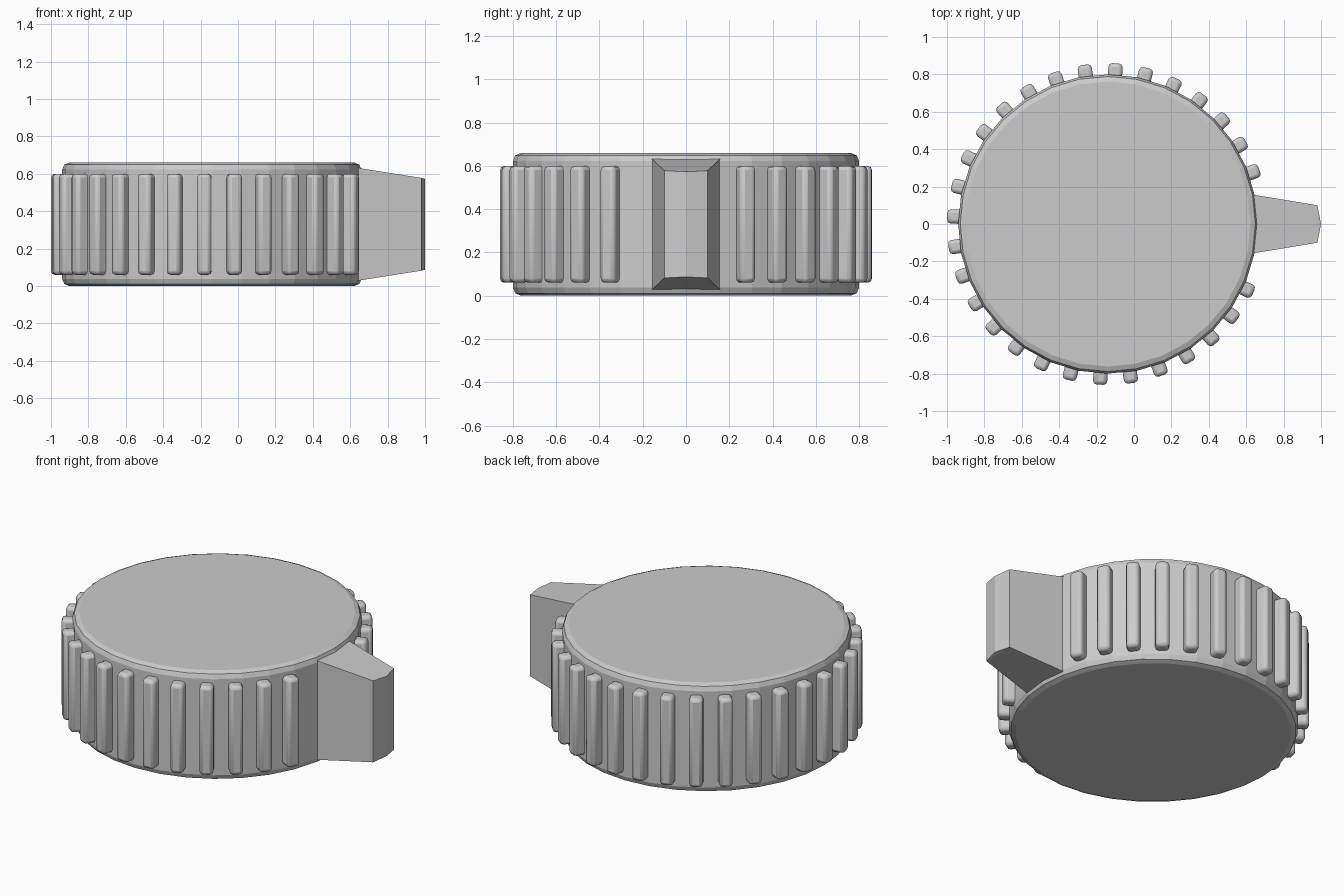
import bpy, bmesh
from math import radians
from mathutils import Matrix, Vector

if "Cube" in bpy.data.objects:
    bpy.data.objects.remove(bpy.data.objects["Cube"])

CENTRE = Vector((-0.14, 0, 0.33))
RADIUS, HEIGHT = 0.8, 0.66

grey = bpy.data.materials.new("light_grey")
grey.use_nodes = True
colour = (0.6, 0.6, 0.6, 1)
grey.diffuse_color = colour
grey.node_tree.nodes["Principled BSDF"].inputs["Base Color"].default_value = colour


def make_object(name, bm):
    """Turn a bmesh into a grey object."""
    bmesh.ops.recalc_face_normals(bm, faces=bm.faces)
    mesh = bpy.data.meshes.new(name)
    bm.to_mesh(mesh)
    bm.free()
    mesh.materials.append(grey)
    obj = bpy.data.objects.new(name, mesh)
    bpy.context.collection.objects.link(obj)
    return obj


def add_bevel(obj, width):
    bevel = obj.modifiers.new("rounded_edges", 'BEVEL')
    bevel.width = width
    bevel.segments = 2
    bevel.limit_method = 'ANGLE'
    bevel.angle_limit = radians(40)


# Round knob body with softened rims
bm = bmesh.new()
bmesh.ops.create_cone(bm, cap_ends=True, segments=32, radius1=RADIUS,
                      radius2=RADIUS, depth=HEIGHT,
                      matrix=Matrix.Translation(CENTRE))
add_bevel(make_object("knob_body", bm), 0.038)

# Grip ribs around the side, leaving a gap for the pointer
bm = bmesh.new()
rib_size = Matrix.Diagonal((0.12, 0.076, 0.54, 1))
for i in range(29):
    turn = Matrix.Rotation(radians(19.7 + 11.25 * i), 4, 'Z')
    bmesh.ops.create_cube(bm, size=1, matrix=Matrix.Translation(CENTRE) @ turn
                          @ Matrix.Translation((0.8, 0, 0)) @ rib_size)
ribs = make_object("grip_ribs", bm)
add_bevel(ribs, 0.02)

# Tapered pointer with a slightly peaked end
bm = bmesh.new()
sections = [(0.6, 0.163, 0.308), (0.98, 0.1, 0.248)]
rings = []
for x, half_width, half_height in sections:
    corners = [(-1, -1), (1, -1), (1, 1), (-1, 1)]
    rings.append([bm.verts.new((x, sy * half_width, CENTRE.z + sz * half_height))
                  for sy, sz in corners])
base, end = rings
low, high = [bm.verts.new((1, 0, CENTRE.z + s * 0.243)) for s in (-1, 1)]
bm.faces.new(base)
for i in range(4):
    j = (i + 1) % 4
    bm.faces.new((base[i], base[j], end[j], end[i]))
bm.faces.new((end[0], low, high, end[3]))
bm.faces.new((end[1], low, high, end[2]))
bm.faces.new((end[0], end[1], low))
bm.faces.new((end[2], end[3], high))
make_object("pointer", bm)

# Smooth the rounded ribs only
bpy.ops.object.select_all(action='DESELECT')
ribs.select_set(True)
bpy.context.view_layer.objects.active = ribs
bpy.ops.object.shade_smooth_by_angle(angle=radians(30))
